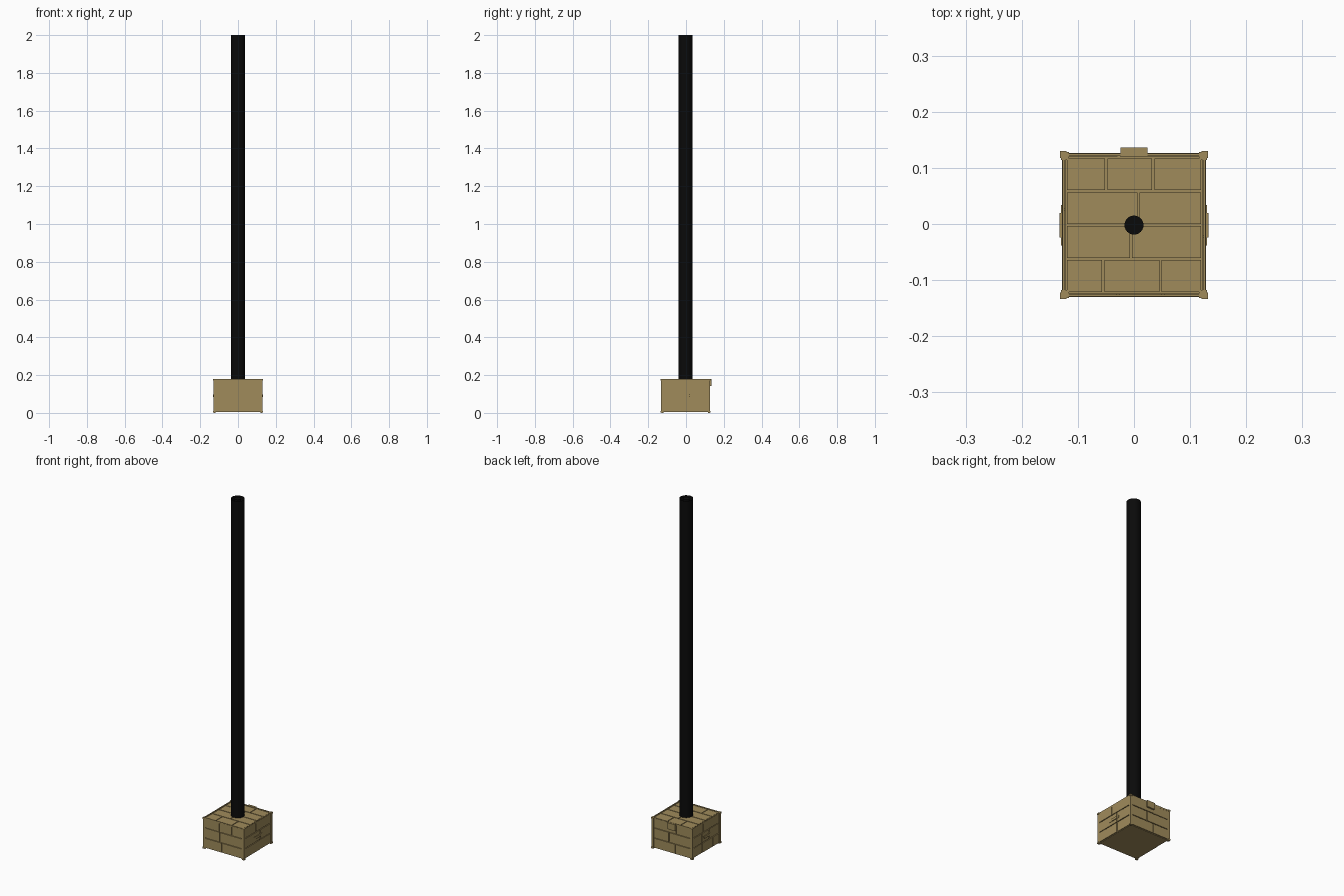
import bpy, bmesh, random
from math import pi
from mathutils import Matrix, Vector

if "Cube" in bpy.data.objects:
    bpy.data.objects.remove(bpy.data.objects["Cube"])

random.seed(4)
CY = -0.002          # box and pole sit slightly forward of the latch overhang


def material(name, rgb):
    m = bpy.data.materials.new(name)
    m.diffuse_color = (*rgb, 1)
    m.use_nodes = True
    m.node_tree.nodes["Principled BSDF"].inputs["Base Color"].default_value = m.diffuse_color
    return m


wood = material("tan wood", (0.35, 0.26, 0.105))
black = material("black", (0.003, 0.003, 0.003))


def add_box(bm, lo, hi, rot=Matrix.Identity(4)):
    lo, hi = Vector(lo), Vector(hi)
    size = hi - lo
    mat = rot @ Matrix.Translation((lo + hi) / 2) @ Matrix.Diagonal((*size, 1))
    bmesh.ops.create_cube(bm, size=1, matrix=mat)


def finish(bm, name, mat):
    me = bpy.data.meshes.new(name)
    bm.to_mesh(me)
    bm.free()
    ob = bpy.data.objects.new(name, me)
    bpy.context.collection.objects.link(ob)
    ob.location.y = CY
    me.materials.append(mat)
    return ob


def splits(n, half):
    """Irregular cut positions along a board row."""
    inner = [-half + 2 * half * (i + random.uniform(-0.25, 0.25)) / n for i in range(1, n)]
    return [-half] + inner + [half]


# solid core of the crate
bm = bmesh.new()
add_box(bm, (-0.123, -0.123, 0.004), (0.123, 0.123, 0.172))
finish(bm, "crate_core", wood)

# three rows of boards on each side
GAP = 0.002
for k, side in enumerate(("front", "right", "back", "left")):
    rot = Matrix.Rotation(k * pi / 2, 4, 'Z')
    bm = bmesh.new()
    for row in range(3):
        z0, z1 = 0.005 + row * 0.058, 0.005 + (row + 1) * 0.058
        cuts = splits(random.choice((2, 3)), 0.122)
        for a, b in zip(cuts, cuts[1:]):
            out = 0.127 + random.choice((0, 0.0015))
            add_box(bm, (a + GAP, -out, z0 + GAP), (b - GAP, -0.122, z1 - GAP), rot)
    finish(bm, side + "_boards", wood)

# boards across the lid
bm = bmesh.new()
for row in range(4):
    y0 = -0.121 + row * 0.0605
    cuts = splits(random.choice((2, 3)), 0.121)
    for a, b in zip(cuts, cuts[1:]):
        add_box(bm, (a + GAP, y0 + GAP, 0.17), (b - GAP, y0 + 0.0605 - GAP, 0.177))
finish(bm, "lid_boards", wood)

# thin rim around the lid and corner posts with small end blocks
bm = bmesh.new()
for k in range(4):
    rot = Matrix.Rotation(k * pi / 2, 4, 'Z')
    add_box(bm, (-0.122, -0.1275, 0.17), (0.122, -0.1235, 0.18), rot)
finish(bm, "lid_rim", wood)

bm = bmesh.new()
for k in range(4):
    rot = Matrix.Rotation(k * pi / 2, 4, 'Z')
    add_box(bm, (0.116, -0.13, 0.004), (0.13, -0.116, 0.178), rot)
    for z in (0.0, 0.17):
        add_box(bm, (0.12, -0.132, z + 0.001), (0.132, -0.12, z + 0.01), rot)
    add_box(bm, (0.118, -0.128, 0), (0.128, -0.118, 0.006), rot)
finish(bm, "corner_posts", wood)

# curved grips on the left and right
bm = bmesh.new()
for s in (-1, 1):
    for half, out in ((0.036, 0.130), (0.022, 0.133)):
        xs = sorted((s * 0.122, s * out))
        add_box(bm, (xs[0], -half, 0.083), (xs[1], half, 0.097))
finish(bm, "side_grips", wood)

# latch tab on the back
bm = bmesh.new()
add_box(bm, (-0.024, 0.122, 0.142), (0.024, 0.138, 0.179))
finish(bm, "latch", wood)


# slim pole inside an open sleeve
def cylinder(name, r, z0, z1, caps):
    bm = bmesh.new()
    bmesh.ops.create_cone(bm, cap_ends=caps, segments=24, radius1=r, radius2=r,
                          depth=z1 - z0, matrix=Matrix.Translation((0, 0, (z0 + z1) / 2)))
    for f in bm.faces:
        f.smooth = len(f.verts) == 4
    return finish(bm, name, black)


cylinder("pole", 0.017, 0.17, 2.0, True)
cylinder("sleeve", 0.0365, 0.175, 2.0, False)
